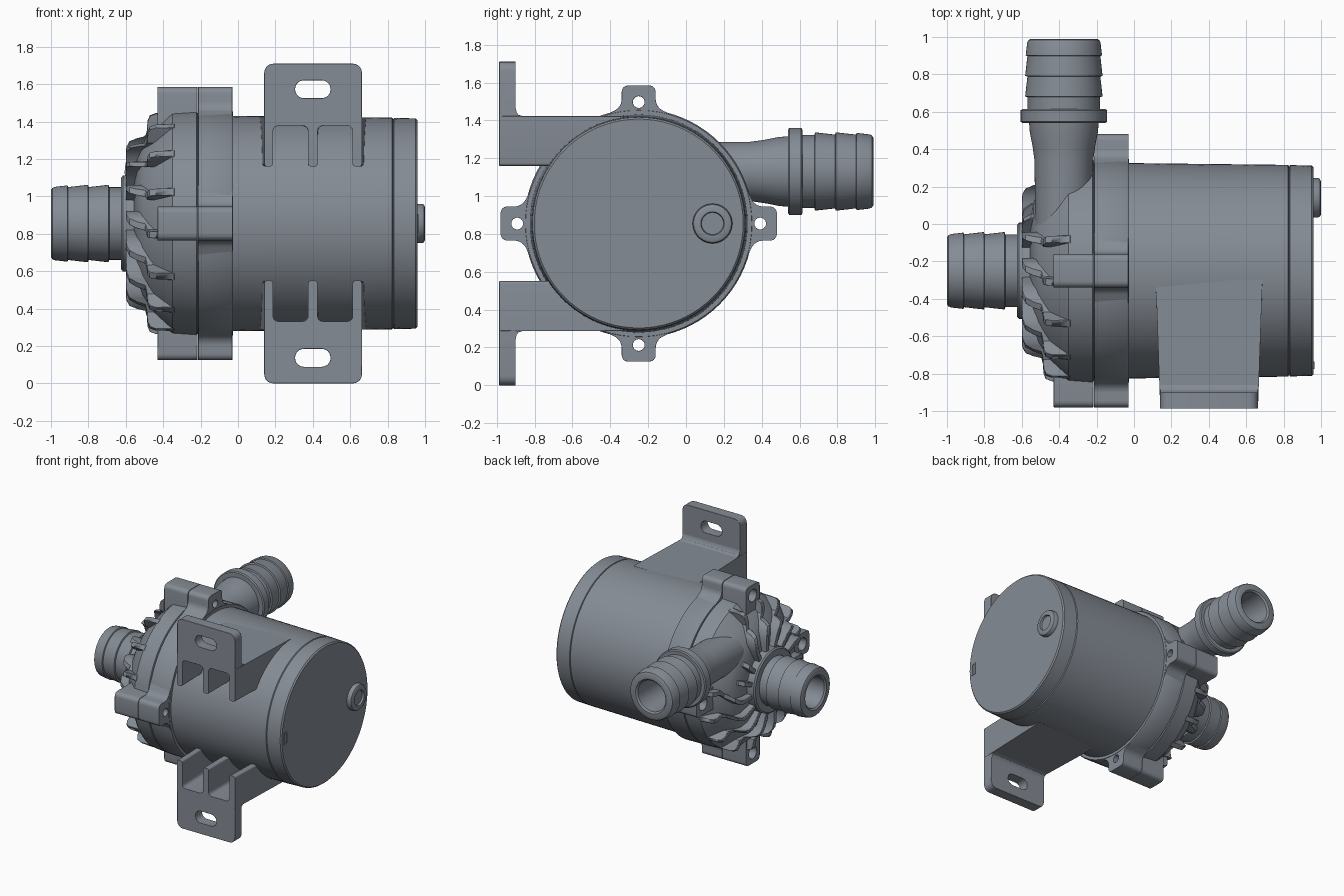
import bpy, bmesh, math
from mathutils import Matrix, Vector

if "Cube" in bpy.data.objects:
    bpy.data.objects.remove(bpy.data.objects["Cube"])

CY, CZ = -0.25, 0.855          # motor axis, running along x
GREY = bpy.data.materials.new("dark_grey_plastic")
GREY.diffuse_color = (0.235, 0.262, 0.30, 1)
GREY.use_nodes = True
GREY.node_tree.nodes["Principled BSDF"].inputs["Base Color"].default_value = GREY.diffuse_color


def finish(name, mesh, bevel=0):
    mesh.materials.clear()
    mesh.materials.append(GREY)
    ob = bpy.data.objects.new(name, mesh)
    bpy.context.collection.objects.link(ob)
    bpy.ops.object.select_all(action='DESELECT')
    ob.select_set(True)
    bpy.context.view_layer.objects.active = ob
    bpy.ops.object.shade_smooth_by_angle(angle=math.radians(32))
    if bevel:
        m = ob.modifiers.new("soft_edges", 'BEVEL')
        m.width, m.segments = bevel, 2
        m.limit_method, m.angle_limit = 'ANGLE', math.radians(50)
    return ob


def lathe(name, prof, origin=(0, CY, CZ), direction=(1, 0, 0), steps=80):
    """Spin (axial, radius) points; both ends are closed to the axis."""
    prof = [(prof[0][0], 0)] + prof + [(prof[-1][0], 0)]
    bm = bmesh.new()
    vs = [bm.verts.new((a, 0, r)) for a, r in prof]
    es = [bm.edges.new(p) for p in zip(vs, vs[1:])]
    bmesh.ops.spin(bm, geom=vs + es, cent=(0, 0, 0), axis=(1, 0, 0),
                   angle=2 * math.pi, steps=steps)
    bmesh.ops.remove_doubles(bm, verts=bm.verts, dist=1e-5)
    bmesh.ops.recalc_face_normals(bm, faces=bm.faces)
    rot = Vector((1, 0, 0)).rotation_difference(Vector(direction)).to_matrix().to_4x4()
    bm.transform(Matrix.Translation(origin) @ rot)
    me = bpy.data.meshes.new(name)
    bm.to_mesh(me)
    bm.free()
    return finish(name, me)


def rounded(pts, n=6):
    """Round the corners of an outline of (u, v, radius) points."""
    out = []
    for i, (u, v, r) in enumerate(pts):
        p = Vector((u, v))
        if r == 0:
            out.append(p)
            continue
        a = p + (Vector(pts[i - 1][:2]) - p).normalized() * r
        b = p + (Vector(pts[(i + 1) % len(pts)][:2]) - p).normalized() * r
        for k in range(n + 1):
            t = k / n
            out.append(a * (1 - t) ** 2 + p * (1.7 * t * (1 - t)) + b * t ** 2
                       + (a + b) * (0.15 * t * (1 - t)))
    return out


def circle(u, v, r, n=24):
    return [Vector((u + r * math.cos(2 * math.pi * k / n),
                    v + r * math.sin(2 * math.pi * k / n))) for k in range(n)]


def plate(name, loops, lo, hi, axis, bevel=0.008, tweak=None):
    """Extrude 2D loops (outline plus holes) along x (in yz) or y (in xz)."""
    cu = bpy.data.curves.new(name + "_outline", 'CURVE')
    cu.dimensions, cu.fill_mode = '2D', 'BOTH'
    cu.extrude = (hi - lo) / 2
    for loop in loops:
        sp = cu.splines.new('POLY')
        sp.points.add(len(loop) - 1)
        for p, q in zip(sp.points, loop):
            p.co = (q[0], q[1], 0, 1)
        sp.use_cyclic_u = True
    tmp = bpy.data.objects.new(name + "_outline", cu)
    bpy.context.collection.objects.link(tmp)
    dg = bpy.context.evaluated_depsgraph_get()
    me = bpy.data.meshes.new_from_object(tmp.evaluated_get(dg))
    bpy.data.objects.remove(tmp)
    mid = (lo + hi) / 2
    if axis == 'x':
        m = Matrix(((0, 0, 1, mid), (1, 0, 0, 0), (0, 1, 0, 0), (0, 0, 0, 1)))
    else:
        m = Matrix(((1, 0, 0, 0), (0, 0, -1, mid), (0, 1, 0, 0), (0, 0, 0, 1)))
    bm = bmesh.new()
    bm.from_mesh(me)
    bm.transform(m)
    bmesh.ops.remove_doubles(bm, verts=bm.verts, dist=1e-5)
    bmesh.ops.recalc_face_normals(bm, faces=bm.faces)
    if tweak:
        for v in bm.verts:
            tweak(v.co)
    bm.to_mesh(me)
    bm.free()
    me.name = name
    return finish(name, me, bevel)


# motor can, end cap and cable boss
lathe("motor_can", [(-0.05, .576), (0.824, .566), (0.829, .558), (0.85, .558)])
lathe("end_cap", [(0.83, .558), (0.834, .565), (0.95, .562), (0.96, .552)])
lathe("cable_boss", [(0.94, .105), (0.985, .105), (0.994, .1), (1, .088), (1, .062),
                     (0.985, .058)], (0, 0.14, CZ), steps=40)
plate("cap_notch", [[(-.775, .805), (-.735, .805), (-.735, .905), (-.775, .905)],
                    [(-.765, .815), (-.745, .815), (-.745, .895), (-.765, .895)]],
      .95, .964, 'x', 0)

# pump housing: rear ring and finned front cover
lathe("rear_housing", [(-.214, .588), (-.21, .602), (-.04, .605), (-.028, .598), (-.028, .57)])
lathe("front_cover", [(-.2, .588), (-.217, .59), (-.221, .602), (-.35, .593), (-.372, .575),
                      (-.45, .50), (-.51, .43), (-.54, .36), (-.555, .27)])

# four screw ears, each split at the housing seam
flared = [(.45, -.2, 0), (.562, -.2, 0), (.615, -.09, .04), (.73, -.09, .035),
          (.73, .09, .035), (.615, .09, .04), (.562, .2, 0), (.45, .2, 0)]
plain = [(.47, -.09, 0), (.73, -.09, .035), (.73, .09, .035), (.47, .09, 0)]
for i in range(4):
    c, s = round(math.cos(i * math.pi / 2)), round(math.sin(i * math.pi / 2))

    def spin(loop):
        return [(CY + c * u - s * v, CZ + s * u + c * v) for u, v in loop]
    for part, ear, lo, hi, hole in (("front", plain, -.43, -.217, .05),
                                    ("rear", flared, -.213, -.03, .031)):
        plate(f"{part}_ear_{i + 1}", [spin(rounded(ear)), spin(circle(.642, 0, hole))],
              lo, hi, 'x')

# stepped, swirled cooling fins on the front cover (radius, x of crest)
FULL = [(.23, -.6), (.30, -.6), (.36, -.6), (.41, -.597), (.44, -.58), (.456, -.54),
        (.468, -.495), (.50, -.487), (.55, -.484), (.58, -.472), (.592, -.44), (.595, -.36)]
SHORT = [(.23, -.6), (.29, -.6), (.34, -.59), (.37, -.55)]
bm = bmesh.new()
for k in range(16):
    a0 = 2 * math.pi * (k + .5) / 16
    rows = []
    for r, x in (SHORT if .05 < a0 < .75 else FULL):
        t = min(max((r - .38) / .13, 0), 1)
        a = a0 + .5 * (min(r, .5) - .24) + .17 * t * t * (3 - 2 * t)
        rad, tan = Vector((0, math.cos(a), math.sin(a))), Vector((0, -math.sin(a), math.cos(a)))
        base = Vector((0, CY, CZ)) + rad * r
        rows.append([bm.verts.new(base + tan * w + Vector((h, 0, 0)))
                     for w, h in ((-.022, -.34), (-.018, x), (.018, x), (.022, -.34))])
    for p, q in zip(rows, rows[1:]):
        for j in range(4):
            bm.faces.new((p[j], p[j - 1], q[j - 1], q[j]))
    bm.faces.new(rows[0])
    bm.faces.new(rows[-1][::-1])
bmesh.ops.recalc_face_normals(bm, faces=bm.faces)
me = bpy.data.meshes.new("cover_fins")
bm.to_mesh(me)
bm.free()
finish("cover_fins", me, 0.006)

# barbed hose pipes (distance from tip, radius)
barbs = [(.36, .12), (.012, .125), (0, .138), (0, .178), (.007, .19), (.02, .196), (.088, .204),
         (.092, .195), (.198, .207), (.202, .195), (.308, .207), (.312, .194)]
lathe("inlet_pipe", barbs + [(.375, .194), (.375, .245), (.385, .257), (.46, .257)],
      (-1, CY, CZ), (1, 0, 0), 56)
lathe("outlet_pipe", barbs + [(.375, .194), (.375, .222), (.382, .231), (.443, .231),
                              (.45, .222), (.45, .186), (.50, .182), (.57, .168),
                              (.65, .157), (1.08, .152)],
      (-.375, .99, 1.13), (0, -1, 0), 56)


# mounting brackets, upper and lower: slotted foot plate and ribbed arm
def widen(co):
    co.x = .4 + (co.x - .4) * (1 + .09 * (co.y + .983) / .68)


for name, s in (("upper", 1), ("lower", -1)):
    def place(loop):
        return [(u, CZ + s * v) for u, v in loop]
    foot = rounded([(.14, .53, 0), (.663, .53, 0), (.663, .855, .05), (.14, .855, .05)])
    slot = rounded([(.305, .67, .048), (.495, .67, .048), (.495, .766, .048), (.305, .766, .048)])
    comb = rounded([(.14, .567, 0), (.14, .305, .015), (.187, .305, .015), (.187, .523, .03),
                    (.375, .523, .03), (.375, .305, .015), (.425, .305, .015),
                    (.425, .523, .03), (.613, .523, .03), (.613, .305, .015),
                    (.663, .305, .015), (.663, .567, 0)])
    plate(name + "_foot_plate", [place(foot), place(slot)], -.987, -.9, 'y')
    plate(name + "_bracket_arm", [place(comb)], -.987, -.3, 'y', 0.006, widen)
    # fillet between foot plate and arm
    plate(name + "_foot_fillet", [place([(-.91, .55), (-.86, .567), (-.885, .575),
                                         (-.895, .587), (-.9, .61), (-.91, .61)])],
          .142, .66, 'x', 0)
